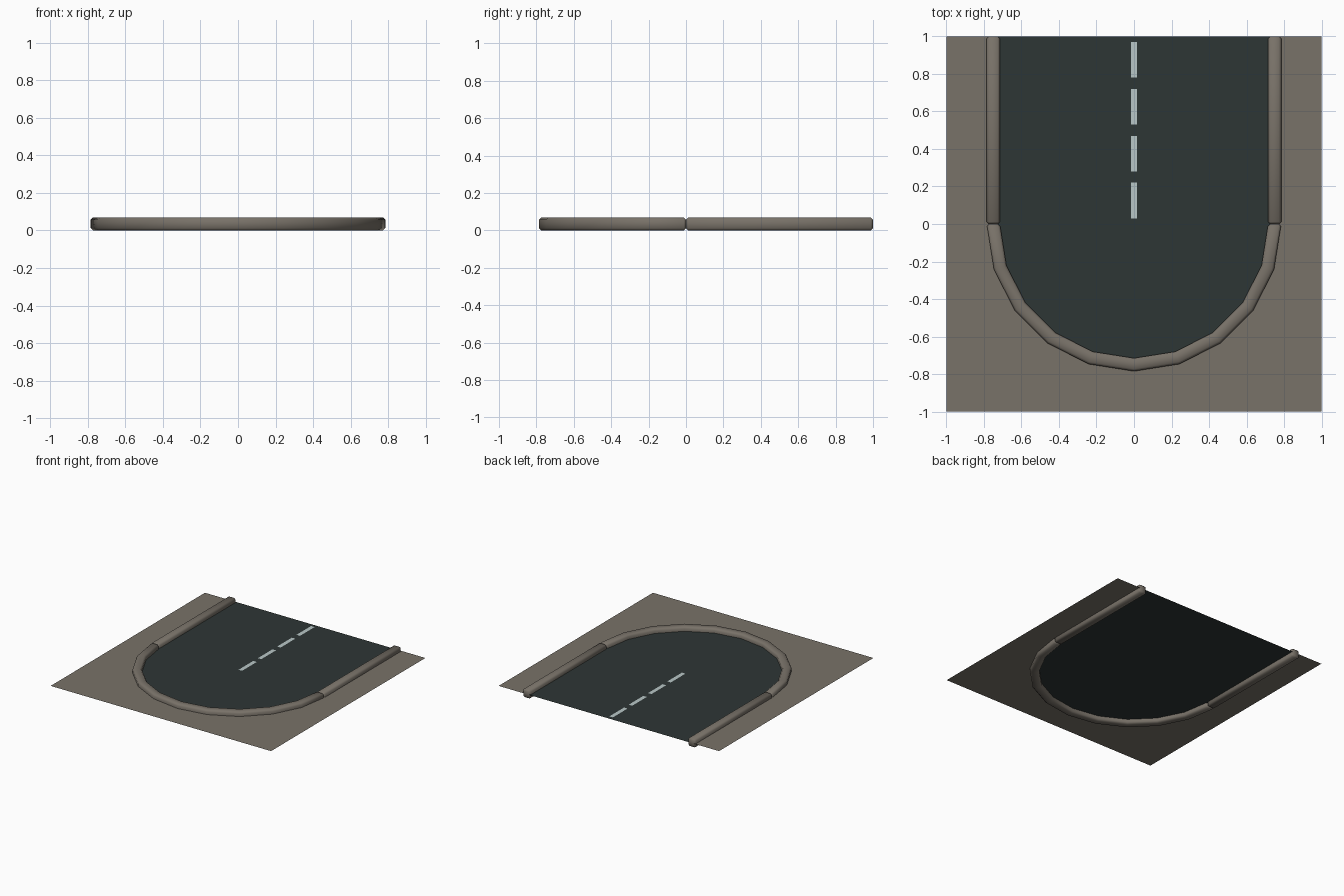
import bpy, bmesh, math

if "Cube" in bpy.data.objects:
    bpy.data.objects.remove(bpy.data.objects["Cube"])

Z = 0.035          # ground level, halfway up the kerb
R = 0.75           # kerb centre-line radius
H = 0.035          # half the kerb width and height
B = 0.012          # kerb chamfer
SEG = 10           # segments in the half circle


def material(name, rgb):
    m = bpy.data.materials.new(name)
    m.diffuse_color = (*rgb, 1)
    m.use_nodes = True
    m.node_tree.nodes["Principled BSDF"].inputs["Base Color"].default_value = m.diffuse_color
    return m


paving = material("paving_stone", (0.19, 0.168, 0.14))
asphalt = material("dark_asphalt", (0.027, 0.037, 0.036))
paint = material("road_paint", (0.48, 0.57, 0.57))


def add_mesh(name, verts, faces, mat):
    me = bpy.data.meshes.new(name)
    me.from_pydata(verts, [], faces)
    me.materials.append(mat)
    bm = bmesh.new()
    bm.from_mesh(me)
    bmesh.ops.recalc_face_normals(bm, faces=bm.faces)
    bm.to_mesh(me)
    bm.free()
    ob = bpy.data.objects.new(name, me)
    bpy.context.collection.objects.link(ob)
    return ob


def flat(name, polys, z, mat):
    """Upward facing flat polygons, given counter-clockwise."""
    verts, faces = [], []
    for p in polys:
        faces.append(range(len(verts), len(verts) + len(p)))
        verts += [(x, y, z) for x, y in p]
    me = bpy.data.meshes.new(name)
    me.from_pydata(verts, [], [list(f) for f in faces])
    me.materials.append(mat)
    bpy.context.collection.objects.link(bpy.data.objects.new(name, me))


def arc(r, n=SEG):
    return [(-r * math.cos(math.pi * i / n), -r * math.sin(math.pi * i / n))
            for i in range(n + 1)]


def kerb(name, path):
    """Sweep a square along a path of (inner, outer) points and chamfer it."""
    verts, faces = [], []
    for (xi, yi), (xo, yo) in path:
        verts += [(xi, yi, 0), (xo, yo, 0), (xo, yo, 2 * H), (xi, yi, 2 * H)]
    n = len(path)
    for i in range(n - 1):
        for k in range(4):
            a, b = 4 * i + k, 4 * i + (k + 1) % 4
            faces.append((a, b, b + 4, a + 4))
    faces += [(3, 2, 1, 0), tuple(4 * (n - 1) + k for k in range(4))]
    ob = add_mesh(name, verts, faces, paving)
    bev = ob.modifiers.new("chamfer", 'BEVEL')
    bev.width = B
    bev.segments = 1
    bev.limit_method = 'ANGLE'
    bev.angle_limit = math.radians(40)
    ob.data.shade_smooth()


# Road surface and the paving around it, sharing the same outline
curve = arc(R)
flat("road_surface", [[(-R, 1)] + curve + [(R, 1)]], Z, asphalt)
half = SEG // 2
flat("paving", [
    [(-1, 1), (-1, -1), (0, -1)] + curve[half::-1] + [(-R, 1)],
    [(0, -1), (1, -1), (1, 1), (R, 1)] + curve[:half - 1:-1],
], Z, paving)

# Dashed centre line
flat("centre_line", [
    [(-0.016, y), (0.016, y), (0.016, y + 0.19), (-0.016, y + 0.19)]
    for y in (0.03, 0.28, 0.53, 0.78)], Z + 0.002, paint)

# Kerbs: two straight sides and the half circle
for side, s in (("left", -1), ("right", 1)):
    kerb(side + "_kerb", [((s * (R - H), y), (s * (R + H), y)) for y in (0, 1)])
kerb("curved_kerb", list(zip(arc(R - H), arc(R + H))))
